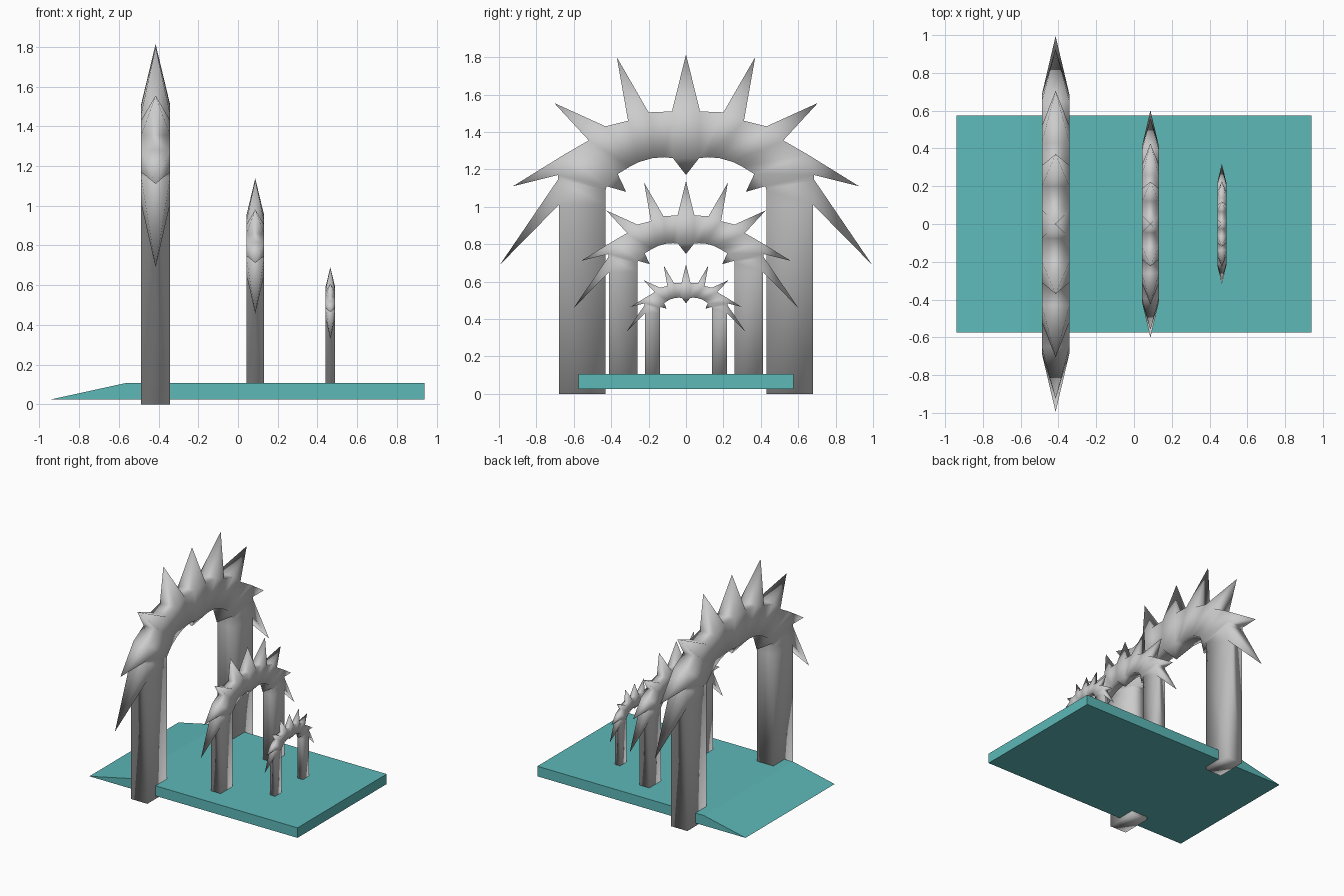
import bpy, bmesh

if "Cube" in bpy.data.objects:
    bpy.data.objects.remove(bpy.data.objects["Cube"])

# Half profile of the arch (y, z), from foot to crown; outer and inner match up
OUTER = [(0.68, 0), (0.68, 1.01), (0.685, 1.145), (0.685, 1.17), (0.65, 1.28),
         (0.52, 1.355), (0.43, 1.43), (0.31, 1.46), (0.20, 1.505), (0.075, 1.51)]
INNER = [(0.43, 0), (0.43, 1.01), (0.43, 1.09), (0.425, 1.11), (0.365, 1.175),
         (0.30, 1.215), (0.25, 1.24), (0.18, 1.26), (0.115, 1.265), (0.07, 1.26)]
# Spike tips, keyed by the segment they grow from
OUT_TIPS = {1: (0.995, 0.69), 3: (0.925, 1.11), 5: (0.705, 1.555),
            7: (0.37, 1.80), 9: (0, 1.815)}
IN_TIPS = {3: (0.32, 1.08), 9: (0, 1.17)}
HALF_WIDTH = 0.073


def full(points):
    return points + [(-y, z) for y, z in reversed(points)]


def spiked_arch(name, x, z, scale):
    bm = bmesh.new()
    outer, inner = full(OUTER), full(INNER)
    count = len(outer)
    # rectangular section rings: outer front/back, inner back/front
    rings = []
    for (oy, oz), (iy, iz) in zip(outer, inner):
        rings.append([bm.verts.new(p) for p in (
            (-HALF_WIDTH, oy, oz), (HALF_WIDTH, oy, oz),
            (HALF_WIDTH, iy, iz), (-HALF_WIDTH, iy, iz))])

    def panel(quad, tip, flip):
        if tip is None:
            bm.faces.new(quad)
            return
        apex = bm.verts.new((0, -tip[0] if flip else tip[0], tip[1]))
        for k in range(4):
            bm.faces.new((quad[k], quad[(k + 1) % 4], apex))

    for i in range(count - 1):
        a, b = rings[i], rings[i + 1]
        seg = min(i, count - 2 - i)
        flip = i > count // 2 - 1
        for k in range(4):
            tips = {0: OUT_TIPS, 2: IN_TIPS}.get(k, {})
            j = (k + 1) % 4
            panel((a[k], a[j], b[j], b[k]), tips.get(seg), flip)
    # foot soles
    bm.faces.new(rings[0])
    bm.faces.new(rings[-1])
    bmesh.ops.recalc_face_normals(bm, faces=bm.faces[:])
    for f in bm.faces:
        f.smooth = True
    obj = make_object(name, bm)
    obj.location = (x, 0, z)
    obj.scale = (scale,) * 3
    return obj


def make_object(name, bm):
    mesh = bpy.data.meshes.new(name)
    bm.to_mesh(mesh)
    bm.free()
    obj = bpy.data.objects.new(name, mesh)
    bpy.context.collection.objects.link(obj)
    return obj


# Three arches of falling size
spiked_arch("large_arch", -0.415, 0, 1)
spiked_arch("medium_arch", 0.087, 0.04, 0.605)
spiked_arch("small_arch", 0.465, 0.107, 0.322)

# Base slab with a ramp at the left end
bm = bmesh.new()
side = [bm.verts.new((x, -0.575, z)) for x, z in
        ((-0.94, 0.025), (0.94, 0.025), (0.94, 0.107), (-0.565, 0.107))]
face = bm.faces.new(side)
ext = bmesh.ops.extrude_face_region(bm, geom=[face])
bmesh.ops.translate(bm, vec=(0, 1.15, 0),
                    verts=[v for v in ext["geom"] if isinstance(v, bmesh.types.BMVert)])
bmesh.ops.recalc_face_normals(bm, faces=bm.faces[:])
slab = make_object("ramp_base", bm)
teal = bpy.data.materials.new("teal")
teal.diffuse_color = (0.11, 0.48, 0.48, 1)
teal.use_nodes = True
teal.node_tree.nodes["Principled BSDF"].inputs["Base Color"].default_value = teal.diffuse_color
slab.data.materials.append(teal)
